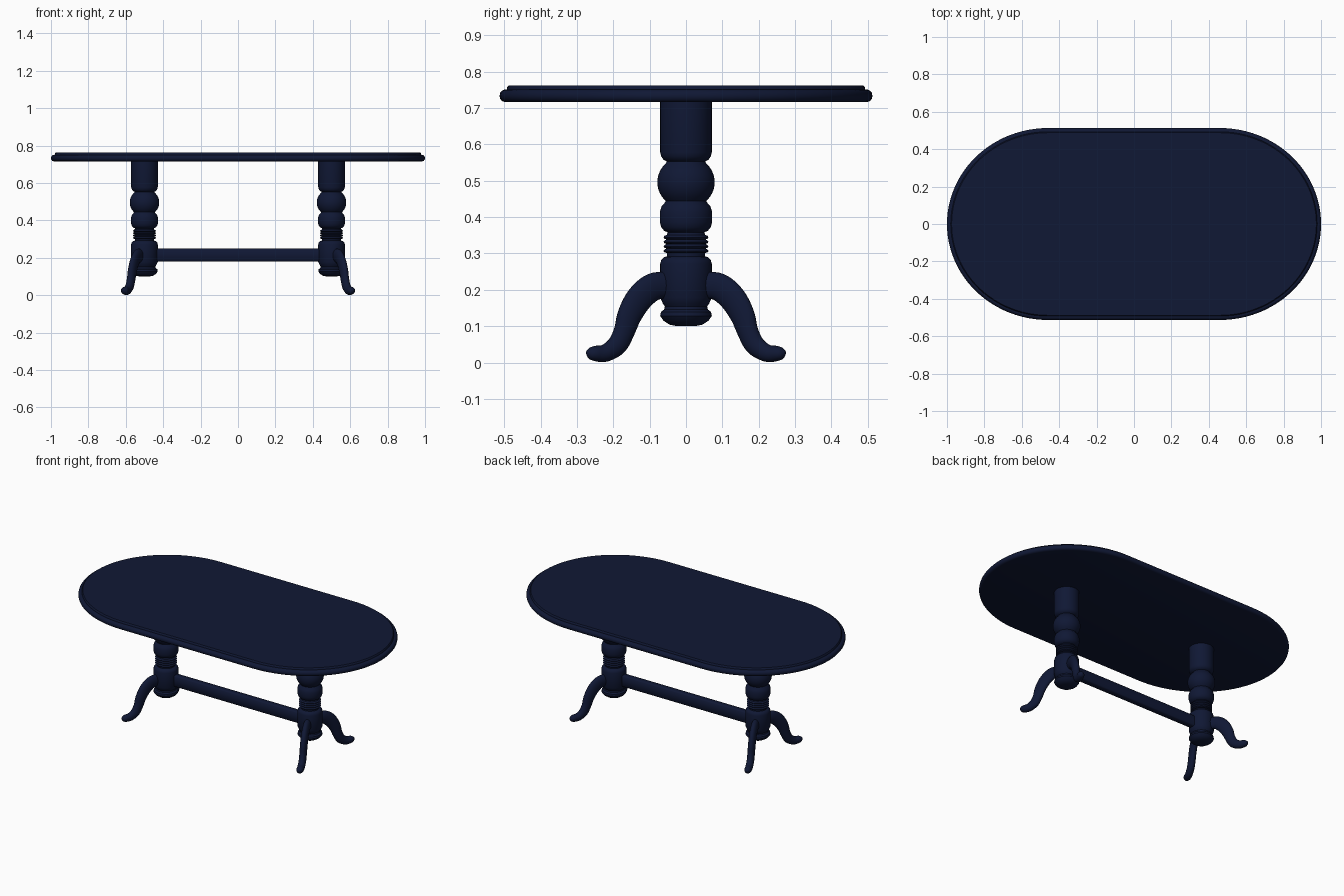
import bpy, bmesh
from math import sin, cos, pi
from mathutils import Vector

if "Cube" in bpy.data.objects:
    bpy.data.objects.remove(bpy.data.objects["Cube"])

mat = bpy.data.materials.new("dark_navy")
mat.diffuse_color = (0.005, 0.009, 0.035, 1)
mat.use_nodes = True
mat.node_tree.nodes["Principled BSDF"].inputs["Base Color"].default_value = mat.diffuse_color


def loft(name, rings, angle=35):
    """Skin a list of equal-length point rings and cap both ends."""
    bm = bmesh.new()
    loops = [[bm.verts.new(p) for p in ring] for ring in rings]
    n = len(loops[0])
    for a, b in zip(loops, loops[1:]):
        for i in range(n):
            j = (i + 1) % n
            bm.faces.new((a[i], a[j], b[j], b[i]))
    bm.faces.new(loops[0][::-1])
    bm.faces.new(loops[-1])
    bmesh.ops.recalc_face_normals(bm, faces=bm.faces)
    me = bpy.data.meshes.new(name)
    bm.to_mesh(me)
    bm.free()
    me.materials.append(mat)
    ob = bpy.data.objects.new(name, me)
    bpy.context.collection.objects.link(ob)
    bpy.ops.object.select_all(action='DESELECT')
    ob.select_set(True)
    bpy.context.view_layer.objects.active = ob
    bpy.ops.object.shade_smooth_by_angle(angle=angle * pi / 180)
    return ob


def smooth_path(pts, steps=5):
    """Catmull-Rom resampling of a short control list."""
    p = [Vector(q) for q in pts]
    p = [2 * p[0] - p[1]] + p + [2 * p[-1] - p[-2]]
    out = []
    for i in range(1, len(p) - 2):
        a, b, c, d = p[i - 1:i + 3]
        for k in range(steps):
            t = k / steps
            out.append(0.5 * (2 * b + (c - a) * t + (2 * a - 5 * b + 4 * c - d) * t * t
                              + (3 * b - a - 3 * c + d) * t ** 3))
    out.append(p[-2])
    return out


# Table top: rounded-end outline lofted through a moulded edge profile
def outline(inset, z, seg=48):
    pts = []
    for side in (1, -1):
        for i in range(seg + 1):
            a = -pi / 2 + pi * i / seg
            pts.append((side * (0.46 + (0.54 - inset) * cos(a)),
                        side * (0.513 - inset) * sin(a), z))
    return pts


edge = [(0.016, 0.716), (0.007, 0.719), (0.002, 0.725), (0, 0.733), (0.002, 0.742),
        (0.007, 0.748), (0.014, 0.751), (0.02, 0.751), (0.021, 0.757), (0.025, 0.762)]
loft("table_top", [outline(i, z) for i, z in edge])

# Turned column profile (radius, z)
profile = [(0.025, 0.10), (0.045, 0.104), (0.062, 0.115), (0.071, 0.128), (0.069, 0.139),
           (0.06, 0.146), (0.058, 0.154), (0.064, 0.163), (0.071, 0.178), (0.071, 0.272),
           (0.068, 0.282), (0.06, 0.29), (0.052, 0.292), (0.052, 0.301)]
for k in range(4):
    z = 0.301 + 0.0125 * k
    profile += [(0.059, z + 0.002), (0.062, z + 0.006), (0.059, z + 0.010), (0.053, z + 0.0125)]
profile += [(0.05, 0.358), (0.06, 0.362), (0.068, 0.372), (0.072, 0.386), (0.072, 0.415),
            (0.067, 0.43), (0.058, 0.44)]
profile += [(0.079 * cos(a), 0.496 + 0.073 * sin(a))
            for a in [(-45 + 10 * i) * pi / 180 for i in range(10)]]
profile += [(0.053, 0.553), (0.062, 0.558), (0.068, 0.567), (0.071, 0.578), (0.071, 0.72)]

# Leg centre line and half-depth (y, z, half-depth)
leg_path = smooth_path([(0.045, 0.212, 0.036), (0.09, 0.208, 0.038), (0.128, 0.176, 0.037),
                        (0.155, 0.13, 0.033), (0.17, 0.085, 0.028), (0.19, 0.047, 0.027),
                        (0.222, 0.026, 0.024), (0.25, 0.025, 0.021), (0.264, 0.027, 0.016),
                        (0.273, 0.029, 0.005)])
SPLAY = 0.42


def leg_rings(sx, sy, n=20):
    out = Vector((SPLAY, 1, 0))
    lat = Vector((1, -SPLAY, 0)).normalized()
    rings = []
    for i, p in enumerate(leg_path):
        d = leg_path[min(i + 1, len(leg_path) - 1)] - leg_path[max(i - 1, 0)]
        nrm = Vector((-d.y, d.x)).normalized()
        w = min(0.021, p.z)
        ring = []
        for k in range(n):
            a = 2 * pi * k / n
            y = p.x + nrm.x * p.z * cos(a)
            z = p.y + nrm.y * p.z * cos(a)
            v = out * y + lat * (w * sin(a))
            ring.append((sx * (0.5 + v.x), sy * v.y, max(z, 0)))
        rings.append(ring)
    return rings


for sx, side in ((-1, "left"), (1, "right")):
    loft(side + "_column", [[(sx * 0.5 + r * cos(2 * pi * k / 40), r * sin(2 * pi * k / 40), z)
                             for k in range(40)] for r, z in profile])
    for sy, end in ((-1, "front"), (1, "back")):
        loft(f"{side}_{end}_leg", leg_rings(sx, sy), 50)

# Stretcher between the columns
bar = [(0.02, 0.186), (0.02, 0.244), (0.014, 0.25), (-0.014, 0.25),
       (-0.02, 0.244), (-0.02, 0.186), (-0.014, 0.18), (0.014, 0.18)]
loft("stretcher", [[(x, y, z) for y, z in bar] for x in (-0.46, 0.46)], 50)
